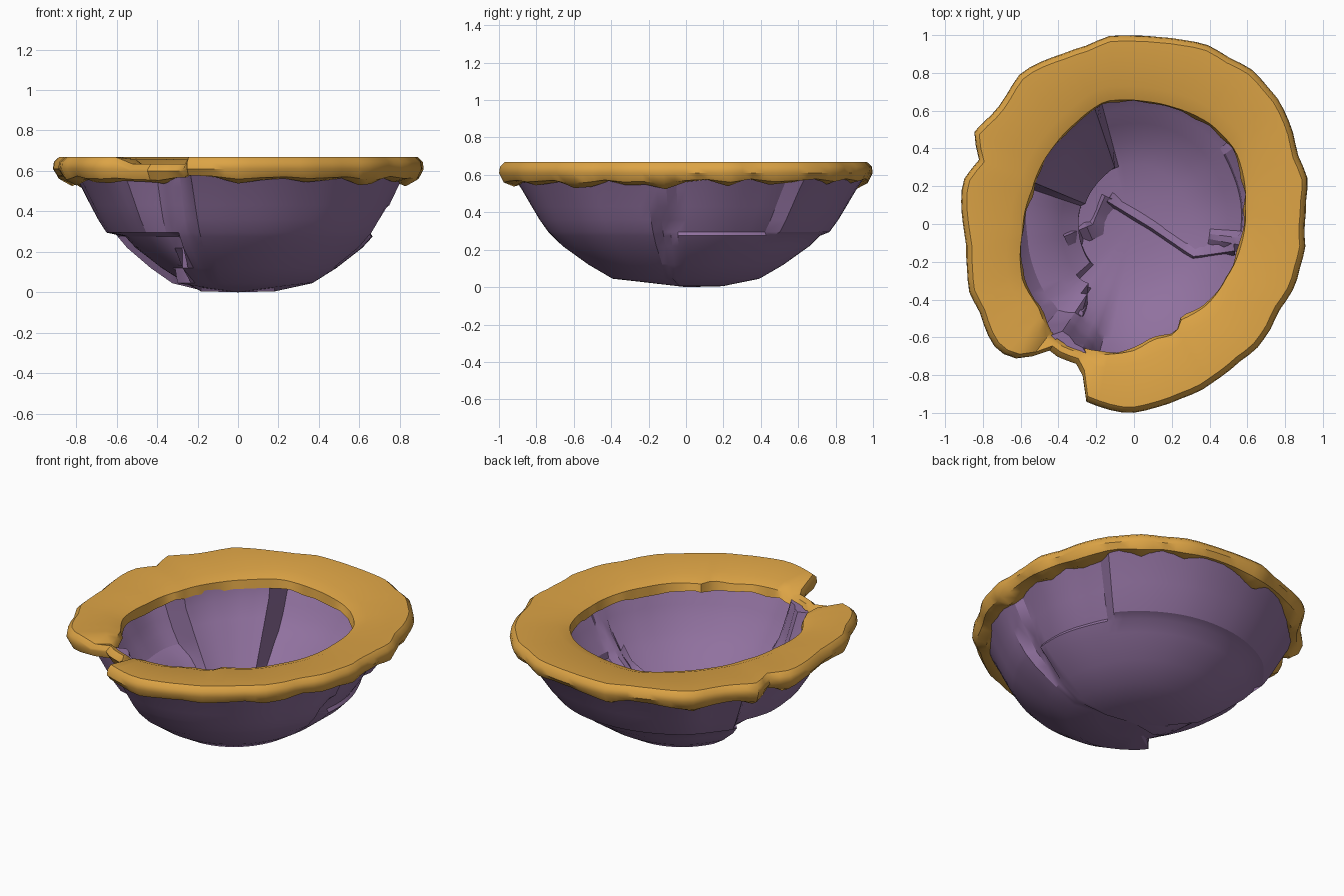
import bpy, bmesh, math, random
from mathutils import Vector

if "Cube" in bpy.data.objects:
    bpy.data.objects.remove(bpy.data.objects["Cube"])

random.seed(7)
N = 96

def material(name, rgb):
    m = bpy.data.materials.new(name)
    m.diffuse_color = (*rgb, 1)
    m.use_nodes = True
    m.node_tree.nodes["Principled BSDF"].inputs["Base Color"].default_value = m.diffuse_color
    return m

ORANGE = material("ochre orange", (0.72, 0.37, 0.06))
PURPLE = material("dusty purple", (0.28, 0.165, 0.345))

# Plan outlines of the rim
OUTER = [(0, 1), (.3, .98), (.55, .87), (.75, .7), (.85, .45), (.92, .2), (.9, -.05), (.86, -.3),
         (.75, -.5), (.6, -.7), (.43, -.83), (.2, -.95), (-.1, -1), (-.29, -.94), (-.27, -.77),
         (-.45, -.67), (-.6, -.72), (-.72, -.67), (-.85, -.4), (-.9, -.1), (-.92, .15),
         (-.83, .35), (-.84, .47), (-.7, .64), (-.58, .8), (-.4, .9), (-.2, .97)]
INNER = [(.05, .64), (.2, .61), (.4, .52), (.53, .38), (.58, .1), (.56, -.1), (.48, -.28),
         (.38, -.42), (.24, -.5), (.22, -.57), (.1, -.6), (0, -.66), (-.2, -.68), (-.42, -.6),
         (-.5, -.43), (-.58, -.3), (-.58, -.05), (-.53, .18), (-.42, .4), (-.3, .53), (-.15, .64)]
# Wall profiles: fraction of the plan radius, height
WALL_OUT = [(.2, .005), (.4, .045), (.53, .12), (.67, .22), (.725, .275), (.745, .295),
            (.79, .36), (.83, .43), (.88, .52), (.93, .6)]
WALL_IN = [(.87, .6), (.82, .52), (.765, .43), (.725, .37), (.66, .3), (.62, .26), (.54, .2),
           (.44, .135), (.32, .09), (.16, .065)]

def lerp_table(table, x):
    for (x0, y0), (x1, y1) in zip(table, table[1:]):
        if x0 <= x <= x1:
            return y0 + (y1 - y0) * (x - x0) / max(x1 - x0, 1e-6)
    return table[0][1] if x < table[0][0] else table[-1][1]

def polar(points):
    t = sorted((math.atan2(y, x) % math.tau, math.hypot(x, y)) for x, y in points)
    return [(t[-1][0] - math.tau, t[-1][1])] + t + [(t[0][0] + math.tau, t[0][1])]

OUT_T, IN_T = polar(OUTER), polar(INNER)
r_out = lambda a: lerp_table(OUT_T, a % math.tau)
r_in = lambda a: lerp_table(IN_T, a % math.tau)

def finish(bm, name, mat, angle):
    bmesh.ops.recalc_face_normals(bm, faces=bm.faces)
    me = bpy.data.meshes.new(name)
    bm.to_mesh(me)
    bm.free()
    ob = bpy.data.objects.new(name, me)
    bpy.context.collection.objects.link(ob)
    me.materials.append(mat)
    bpy.ops.object.select_all(action='DESELECT')
    ob.select_set(True)
    bpy.context.view_layer.objects.active = ob
    bpy.ops.object.shade_smooth_by_angle(angle=math.radians(angle))
    return ob

def bridge(bm, a, b):
    for i in range(len(a)):
        j = (i + 1) % len(a)
        bm.faces.new((a[i], a[j], b[j], b[i]))

def cap(bm, ring, z):
    c = bm.verts.new((0, 0, z))
    for i in range(len(ring)):
        bm.faces.new((ring[i], ring[(i + 1) % len(ring)], c))

def slab_offset(deg, z, x):
    """Radial step of the rock slab that covers this direction and height."""
    if 346 < deg < 353 and .15 < z < .4:
        return -.05                      # chipped groove on the right
    if z > .285:                         # upper slabs
        if 228 < deg < 243:
            return -.02                  # split below the rim notch
        if deg >= 353 or deg < 38:
            return -.03
        if deg < 148:
            return .03
        return -.035 if deg < 228 else .0
    if z < .03:
        return 0
    if x < -.3 and 150 < deg < 250:      # recessed lower left slab
        return -.11
    return 0

def plan_radius(a, f, z):
    base = .92 + .06 * math.sin(a) ** 2
    t = min(z / .6, 1)
    r = f * (base * (1 - t) + r_out(a) * t)
    return r + slab_offset(math.degrees(a % math.tau), z, r * math.cos(a))

def inner_radius(a, f, z):
    """Inside wall: thin shell, but a thick slab at the back left."""
    r = plan_radius(a, f, z)
    deg = math.degrees(a % math.tau)
    if 106 < deg < 160 and z > .1:
        r = min(r, r_in(a) * (.45 + .57 * min(1, (z - .1) / .45)))
    return r

# Stone bowl: thin slabbed shell
bm = bmesh.new()
rings = []
for radius, wall in ((plan_radius, WALL_OUT), (inner_radius, WALL_IN)):
    for f, z in wall:
        ring = []
        for i in range(N):
            a = math.tau * i / N
            r = radius(a, f, z)
            lift = .018 if z < .03 and math.sin(a) < -.2 else 0
            ring.append(bm.verts.new((r * math.cos(a), r * math.sin(a), z + lift)))
        rings.append(ring)
for a, b in zip(rings, rings[1:]):
    bridge(bm, a, b)
cap(bm, rings[0], 0)
cap(bm, rings[-1], .06)
finish(bm, "stone_bowl", PURPLE, 28)

# Raised crack edges between the slabs inside the bowl
def floor_z(p):
    a = math.atan2(p.y, p.x)
    return lerp_table(sorted((inner_radius(a, f, z), z) for f, z in WALL_IN), p.length)

def ridge(name, path, width, height):
    bm = bmesh.new()
    pts = []
    for a, b in zip(path, path[1:]):
        a, b = Vector(a), Vector(b)
        pts += [a.lerp(b, k / 4) for k in range(4)]
    pts.append(Vector(path[-1]))
    rows = []
    for i, p in enumerate(pts):
        d = (pts[min(i + 1, len(pts) - 1)] - pts[max(i - 1, 0)]).normalized()
        n = Vector((-d.y, d.x))
        row = []
        for s, h in ((-.5, -.02), (-.25, height), (.5, -.02)):
            q = p + n * width * s
            row.append(bm.verts.new((q.x, q.y, floor_z(p) + h)))
        rows.append(row)
    for a, b in zip(rows, rows[1:]):
        bridge(bm, a, b)
    bm.faces.new(rows[0])
    bm.faces.new(rows[-1])
    finish(bm, name, PURPLE, 28)

ridge("right_crack", [(-.13, .14), (.1, 0), (.32, -.15), (.53, -.12)], .09, .025)
ridge("middle_crack", [(-.13, .14), (-.2, -.02), (-.36, -.09)], .1, .035)

# Orange rim with ragged drips on both edges and a dip at the notch
drip = [random.uniform(0, 1) for _ in range(N // 2)]
drip_in = [random.uniform(0, 1) for _ in range(N // 2)]
def jag(table, i):
    h = len(table)
    return table[i // 2] if i % 2 == 0 else (table[i // 2] + table[(i // 2 + 1) % h]) / 2

bm = bmesh.new()
sections = [[] for _ in range(9)]
for i in range(N):
    a = math.tau * i / N
    ro, ri = r_out(a), r_in(a)
    deg = math.degrees(a)
    dip = .035 if 231 < deg < 252 else 0
    j, k = jag(drip, i), jag(drip_in, i)
    ro += (j - .5) * .03
    w = min(.12, (ro - ri) * .4)
    profile = [(ri + w * .7, .6), (ri - .01 + .02 * k, .595 - .03 * k),
               (ri + .01, .63), (ri + w * .7, .657), (ro - .03, .668), (ro - .005, .645),
               (ro, .61), (ro - .025, .58 - .03 * j), (ro - .08, .585 - .07 * j)]
    for s, (r, z) in zip(sections, profile):
        zz = z - (dip if z > .61 else dip * .3)
        s.append(bm.verts.new((r * math.cos(a), r * math.sin(a), zz)))
for a, b in zip(sections, sections[1:] + sections[:1]):
    bridge(bm, a, b)
finish(bm, "ragged_rim", ORANGE, 40)
